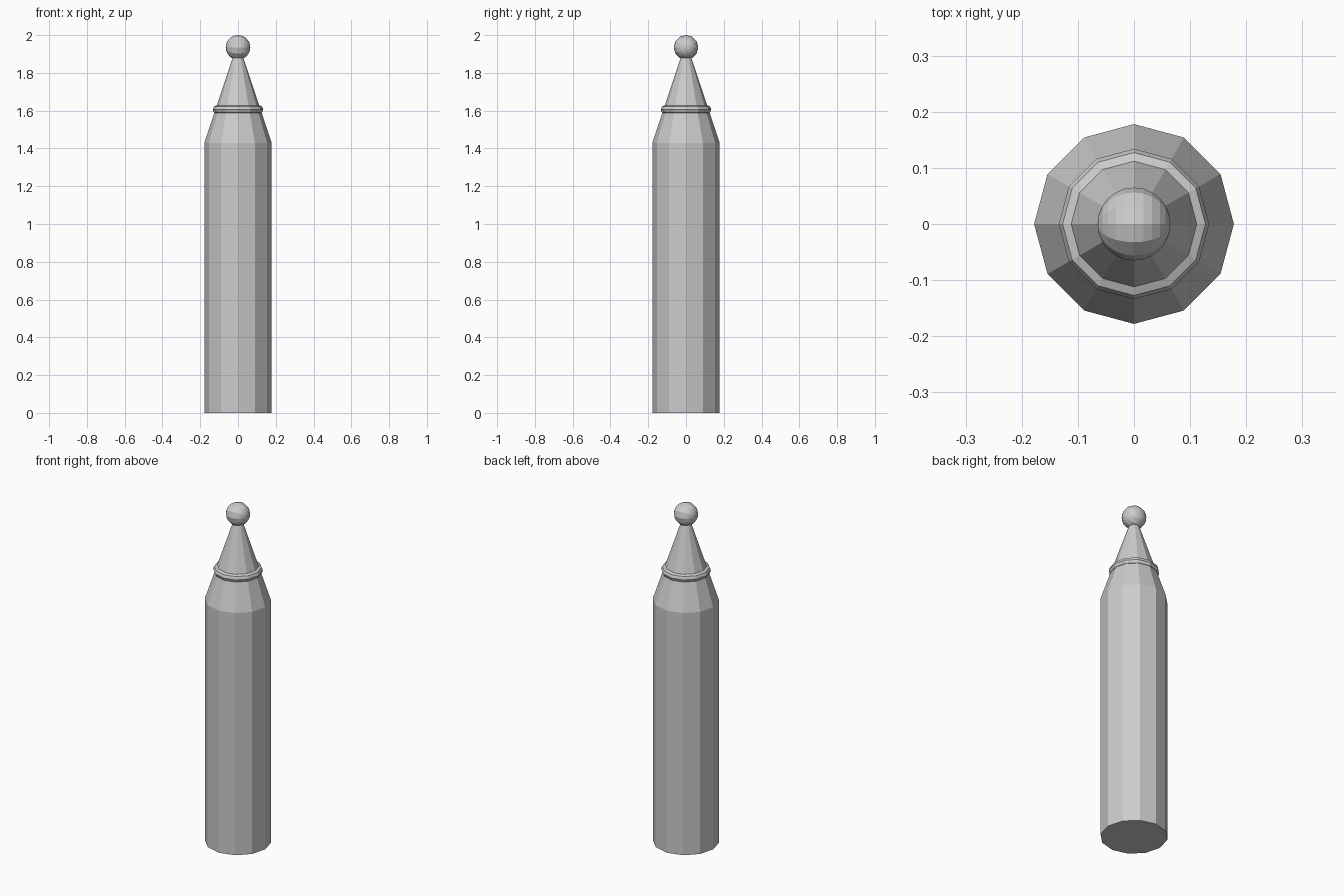
import bpy
from math import pi

if "Cube" in bpy.data.objects:
    bpy.data.objects.remove(bpy.data.objects["Cube"])

SIDES = 12


def place(name):
    obj = bpy.context.object
    obj.name = name
    # bake the rotation so every part has clean transforms
    bpy.ops.object.transform_apply(location=False, rotation=True, scale=True)
    return obj


def frustum(name, r_low, r_high, z_low, z_high):
    bpy.ops.mesh.primitive_cone_add(
        vertices=SIDES, radius1=r_low, radius2=r_high,
        depth=z_high - z_low, location=(0, 0, (z_low + z_high) / 2))
    return place(name)


# Straight barrel and tapered tip
frustum("barrel", 0.178, 0.178, 0.0, 1.43)
frustum("tapered_tip", 0.178, 0.025, 1.43, 1.89)

# Raised collar around the taper
bpy.ops.mesh.primitive_torus_add(
    major_segments=SIDES, minor_segments=8,
    major_radius=0.111, minor_radius=0.023, location=(0, 0, 1.606))
place("collar_ring")

# Ball on the point, poles facing sideways
bpy.ops.mesh.primitive_uv_sphere_add(
    segments=12, ring_count=12, radius=0.065,
    location=(0, 0, 1.935), rotation=(0, pi / 2, 0))
place("tip_ball")
